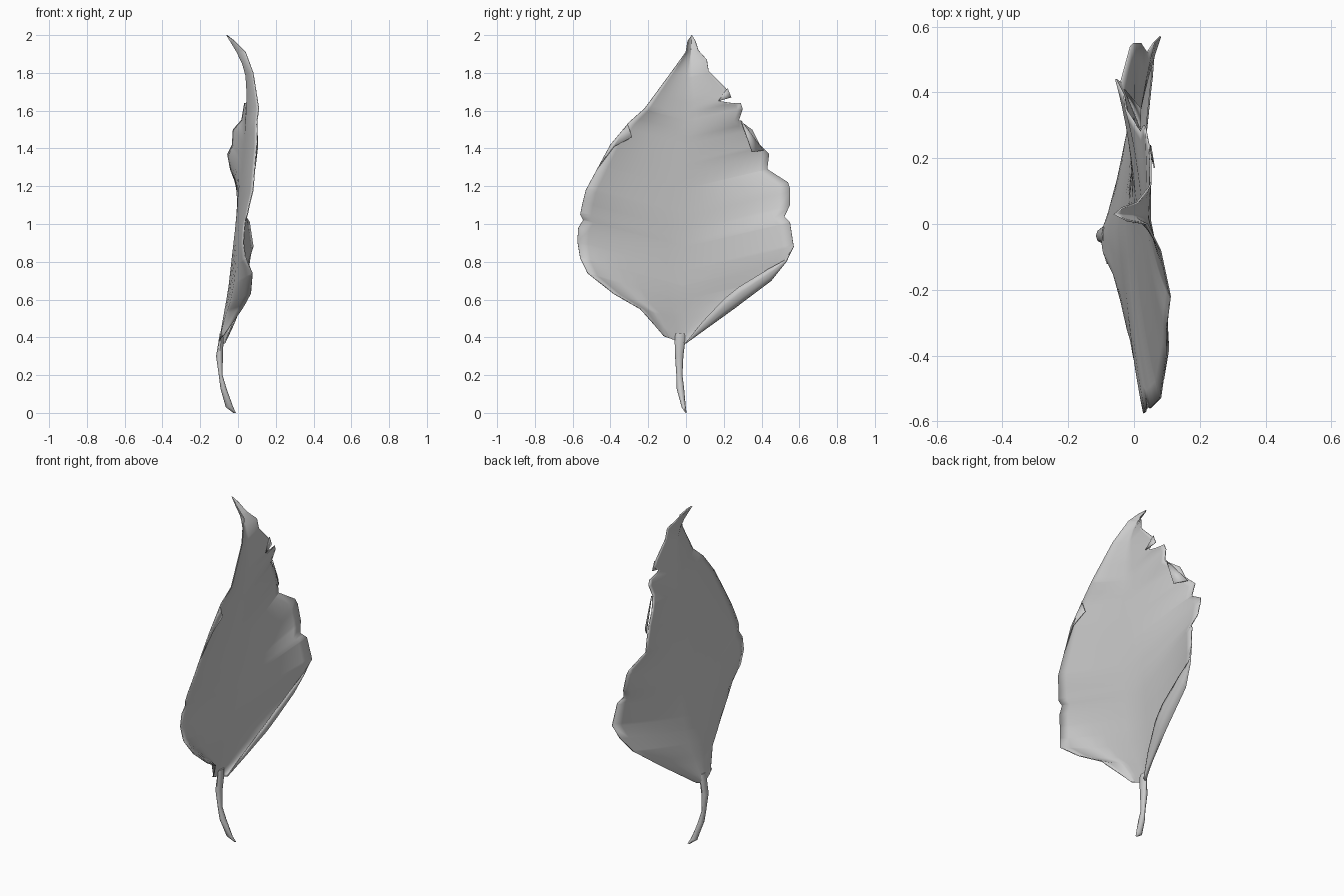
import bpy
import bmesh
import math
from mathutils import Vector

cube = bpy.data.objects.get("Cube")
if cube:
    bpy.data.objects.remove(cube, do_unlink=True)

leaf_grey = bpy.data.materials.new("leaf grey")
leaf_grey.use_nodes = True
leaf_grey.diffuse_color = (0.6, 0.6, 0.6, 1)
leaf_grey.node_tree.nodes["Principled BSDF"].inputs["Base Color"].default_value = (0.6, 0.6, 0.6, 1)


def make_object(name, bm, thickness=0.0, angle=60):
    bmesh.ops.remove_doubles(bm, verts=bm.verts, dist=0.0005)
    bmesh.ops.recalc_face_normals(bm, faces=bm.faces)
    mesh = bpy.data.meshes.new(name)
    bm.to_mesh(mesh)
    bm.free()
    mesh.materials.append(leaf_grey)
    obj = bpy.data.objects.new(name, mesh)
    bpy.context.collection.objects.link(obj)
    if thickness:
        solid = obj.modifiers.new("thickness", "SOLIDIFY")
        solid.thickness = thickness
        solid.offset = 0
    bpy.ops.object.select_all(action="DESELECT")
    bpy.context.view_layer.objects.active = obj
    obj.select_set(True)
    bpy.ops.object.shade_smooth_by_angle(angle=math.radians(angle))
    return obj


def sample(points, key, value):
    """Linear interpolation along a list of points whose keys increase."""
    if value <= key(points[0]):
        return points[0].copy()
    for a, b in zip(points, points[1:]):
        if value <= key(b):
            return a.lerp(b, (value - key(a)) / max(key(b) - key(a), 1e-6))
    return points[-1].copy()


def skin(bm, rows, closed=False):
    """Join rows of points into a sheet or a tube."""
    grid = [[bm.verts.new(p) for p in row] for row in rows]
    for low, high in zip(grid, grid[1:]):
        count = len(low)
        for i in range(count if closed else count - 1):
            j = (i + 1) % count
            bm.faces.new((low[i], low[j], high[j], high[i]))
    return grid


# Blade outlines and midrib, from base to tip
near_edge = [Vector(p) for p in (
    (-.085, -.12, .41), (-.07, -.17, .47), (-.04, -.24, .55), (0, -.38, .63),
    (.025, -.52, .74), (.03, -.56, .82), (.03, -.575, .91), (.035, -.57, .98),
    (.04, -.545, 1.02), (.05, -.56, 1.05), (.06, -.55, 1.1), (.08, -.53, 1.18),
    (.09, -.46, 1.31), (.1, -.4, 1.42), (.1, -.3, 1.54), (.11, -.22, 1.61),
    (.08, -.08, 1.8), (.04, 0, 1.91), (-.02, .01, 1.97), (-.06, .03, 2))]
far_edge = [Vector(p) for p in (
    (-.07, 0, .37), (-.015, .25, .55), (.02, .45, .7), (.055, .53, .8),
    (.08, .57, .88), (.06, .55, 1.01), (.04, .52, 1.04), (.02, .55, 1.1),
    (0, .55, 1.19), (-.01, .54, 1.22), (-.04, .43, 1.29), (-.055, .44, 1.37),
    (-.03, .39, 1.42), (-.025, .35, 1.5), (.02, .28, 1.55), (.03, .3, 1.61),
    (.035, .29, 1.64), (.045, .24, 1.64), (.05, .18, 1.65), (.05, .23, 1.69),
    (.05, .21, 1.72), (.05, .12, 1.81), (.045, .11, 1.87), (.01, .065, 1.92),
    (-.035, .05, 1.97), (-.06, .03, 2))]
midrib = [Vector(p) for p in (
    (-.1, -.025, .37), (-.05, -.02, .65), (-.01, -.01, 1), (.01, 0, 1.2),
    (.04, .01, 1.5), (.05, .015, 1.7), (.038, .02, 1.82), (-.01, .027, 1.92),
    (-.06, .03, 2))]


def root(p):
    """Height on the midrib where the vein to an edge point starts."""
    return p.z - 0.25 * abs(p.y - 0.03)


def curl(h):
    """How strongly the lower rim turns up, by height on the midrib."""
    return math.sin(math.pi * min(1, max(0, (h - 0.36) / 0.33)))


def half_row(edge, mid, h, turn):
    """Points from the midrib out to one edge, with the rim turned up."""
    tip = sample(edge, root, h)
    points = []
    for t in (.15, .3, .45, .6, .7, .8, .9, 1):
        p = mid.lerp(tip, t)
        p.x = mid.x + (tip.x - mid.x) * (0.65 * t + 0.35 * t ** 3)
        p.x += turn * curl(h) * max(0, (t - 0.6) / 0.4) ** 1.5
        points.append(p)
    return points


# Blade: veins fan out to both edges, the far lower rim rolls over itself
rows = []
for h in sorted({round(root(p), 4) for p in near_edge + far_edge}):
    mid = sample(midrib, lambda p: p.z, h)
    near = half_row(near_edge, mid, h, 0.068)
    far = half_row(far_edge, mid, h, 0)
    rim = far[-1]
    roll = [rim + Vector(v) * curl(h) for v in
            ((.018, 0, .004), (.034, -.008, .02), (.042, -.02, .042), (.04, -.035, .068))]
    rows.append(near[::-1] + [mid] + far + roll)
bm = bmesh.new()
skin(bm, rows)
make_object("leaf_blade", bm, 0.005)

# Small torn flaps folded over the rim
flaps = {
    "near_flap": ((.1, -.31, 1.53), (.1, -.285, 1.46), (.105, -.38, 1.41), (.09, -.47, 1.29)),
    "far_flap": ((.02, .29, 1.55), (.02, .35, 1.38), (-.03, .41, 1.39)),
    "upper_flap": ((.05, .22, 1.72), (.062, .17, 1.65), (.05, .24, 1.67)),
}
for name, corners in flaps.items():
    bm = bmesh.new()
    bm.faces.new([bm.verts.new(c) for c in corners])
    make_object(name, bm, 0.004)

# Stem: tapered bent tube, as (centre, half depth, half width)
stem = [((-.088, -.03, .42), .009, .026), ((-.09, -.032, .38), .013, .028),
        ((-.098, -.036, .3), .018, .022), ((-.092, -.035, .2), .01, .016),
        ((-.077, -.03, .13), .016, .02), ((-.045, -.012, .03), .02, .011),
        ((-.018, 0, 0), .007, .003)]
bm = bmesh.new()
rings = []
for centre, depth, width in stem:
    rings.append([Vector(centre) + Vector((depth * math.cos(a), width * math.sin(a), 0))
                  for a in (math.tau * k / 8 for k in range(8))])
grid = skin(bm, rings, closed=True)
bm.faces.new(grid[0])
bm.faces.new(grid[-1])
make_object("stem", bm)
